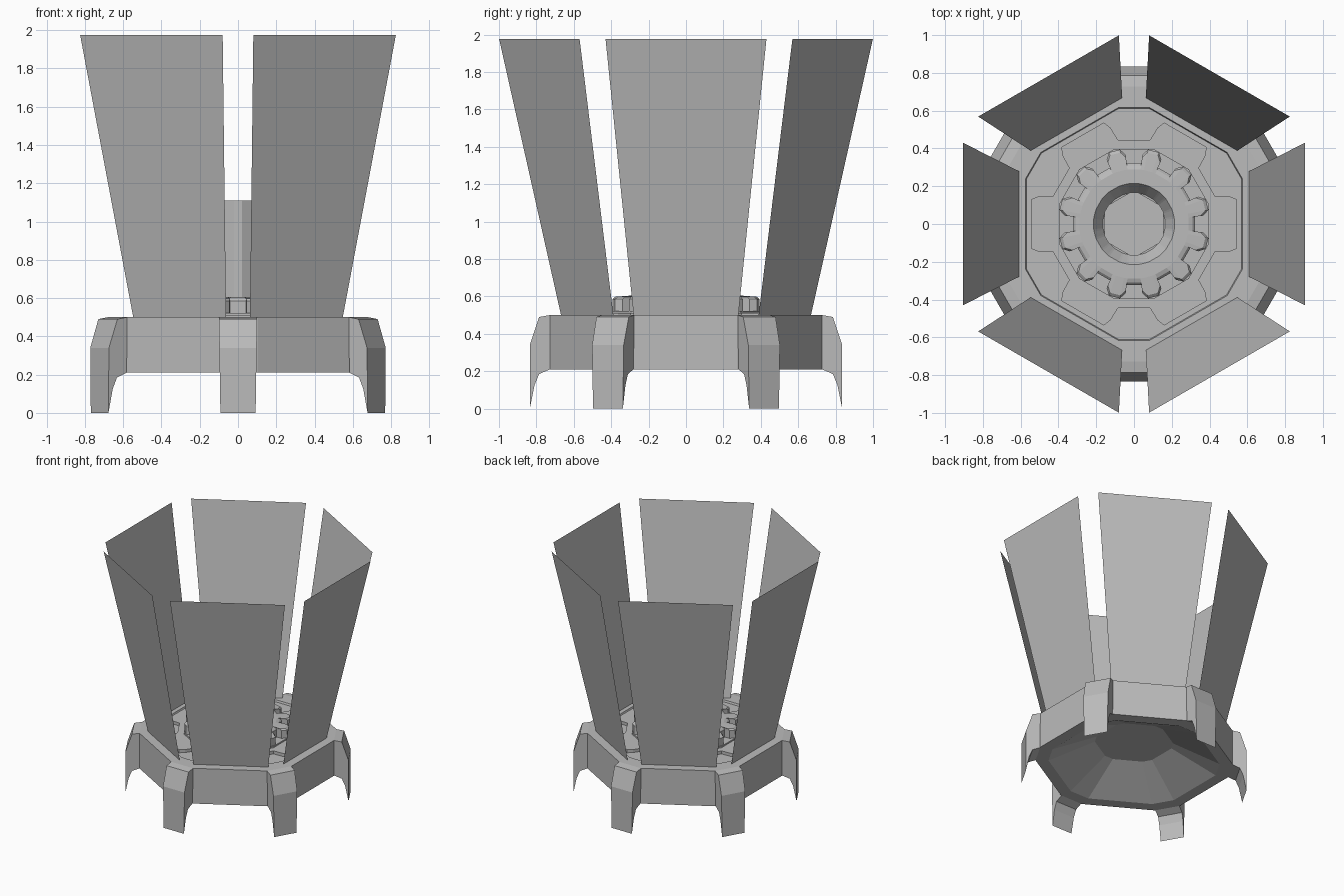
import bpy, math
from mathutils import Vector

if "Cube" in bpy.data.objects:
    bpy.data.objects.remove(bpy.data.objects["Cube"])

grey = bpy.data.materials.new("plain grey")
grey.diffuse_color = (0.5, 0.5, 0.5, 1)
grey.use_nodes = True
grey.node_tree.nodes["Principled BSDF"].inputs["Base Color"].default_value = grey.diffuse_color


def add_object(name, verts, faces):
    mesh = bpy.data.meshes.new(name)
    mesh.from_pydata(verts, [], faces)
    mesh.materials.append(grey)
    obj = bpy.data.objects.new(name, mesh)
    bpy.context.collection.objects.link(obj)
    return obj


def polar(deg, r, t):
    """Point at distance r along a direction and t sideways from it."""
    a = math.radians(deg)
    return Vector((r * math.cos(a) - t * math.sin(a), r * math.sin(a) + t * math.cos(a)))


def chamfered_hex(apothem, corner):
    """Hexagon with its corners cut off at the given radius."""
    t = 2 * (apothem - corner * math.cos(math.pi / 6))
    return [polar(30 + 60 * k, corner, s * t) for k in range(6) for s in (-1, 1)]


def loft(name, rings, cap_start=True, cap_end=True):
    """Join (outline, height) rings that all have the same point count."""
    n = len(rings[0][0])
    verts = [(p[0], p[1], z) for pts, z in rings for p in pts]
    faces = []
    for i in range(len(rings) - 1):
        for j in range(n):
            k = (j + 1) % n
            faces.append((i * n + j, i * n + k, (i + 1) * n + k, (i + 1) * n + j))
    if cap_start:
        faces.append(tuple(reversed(range(n))))
    if cap_end:
        faces.append(tuple(range((len(rings) - 1) * n, len(rings) * n)))
    return add_object(name, verts, faces)


# Hexagonal base with hollow underside and a shallow top recess
loft("base", [
    (chamfered_hex(0.27, 0.29), 0.38),
    (chamfered_hex(0.59, 0.632), 0.21),
    (chamfered_hex(0.68, 0.727), 0.21),
    (chamfered_hex(0.68, 0.727), 0.50),
    (chamfered_hex(0.575, 0.617), 0.50),
    (chamfered_hex(0.57, 0.612), 0.485),
])

# Legs on the six corners, panels on the six sides
LEG = [(0.727, 0.5), (0.785, 0.49), (0.835, 0.34), (0.835, 0.0),
       (0.81, 0.125), (0.785, 0.185), (0.727, 0.21)]
n = len(LEG)
for k in range(6):
    verts = []
    for side in (-1, 1):
        for r, z in LEG:
            p = polar(30 + 60 * k, r, side * (0.092 + 0.016 * z))
            verts.append((p.x, p.y, z))
    faces = [tuple(range(n)), tuple(reversed(range(n, 2 * n)))]
    faces += [(j, n + j, n + (j + 1) % n, (j + 1) % n) for j in range(n)]
    faces = [tuple(reversed(f)) for f in faces]
    leg = add_object("leg", verts, faces)

    verts = []
    for r, t, z in ((0.61, -0.28, 0.5), (0.61, 0.28, 0.5),
                    (0.905, 0.43, 1.975), (0.905, -0.43, 1.975)):
        p = polar(60 * k, r, t)
        verts.append((p.x, p.y, z))
    add_object("panel", verts, [(0, 1, 2, 3)])

# Notched plate lying in the top recess
plate = []
for k in range(6):
    plate += [polar(60 * k, 0.545, -0.13), polar(60 * k, 0.545, 0.13)]
    plate += [polar(60 * k + 30, r, t) for r, t in
              ((0.51, -0.125), (0.445, -0.085), (0.445, 0.085), (0.51, 0.125))]
loft("notched_plate", [(plate, 0.48), (plate, 0.51)])

# Twelve-sided disc under the gear
disc = [polar(15 + 30 * k, 0.41, 0) for k in range(12)]
loft("gear_base", [(disc, 0.5), (disc, 0.522)])

# Twelve-tooth gear with a round funnel in the middle
TOOTH = [(0.322, -0.042), (0.365, -0.052), (0.4, -0.03),
         (0.4, 0.03), (0.365, 0.052), (0.322, 0.042)]
gear = [polar(15 + 30 * k, r, t) for k in range(12) for r, t in TOOTH]


def circle(r):
    return [p.normalized() * r for p in gear]


loft("gear", [
    (gear, 0.52), (gear, 0.585), ([p * 0.96 for p in gear], 0.598),
    (circle(0.29), 0.605), (circle(0.215), 0.605), (circle(0.165), 0.53),
], cap_start=False)

# Tall central post
post = chamfered_hex(0.155, 0.167)
loft("centre_post", [(post, 0.5), (post, 1.11)])
